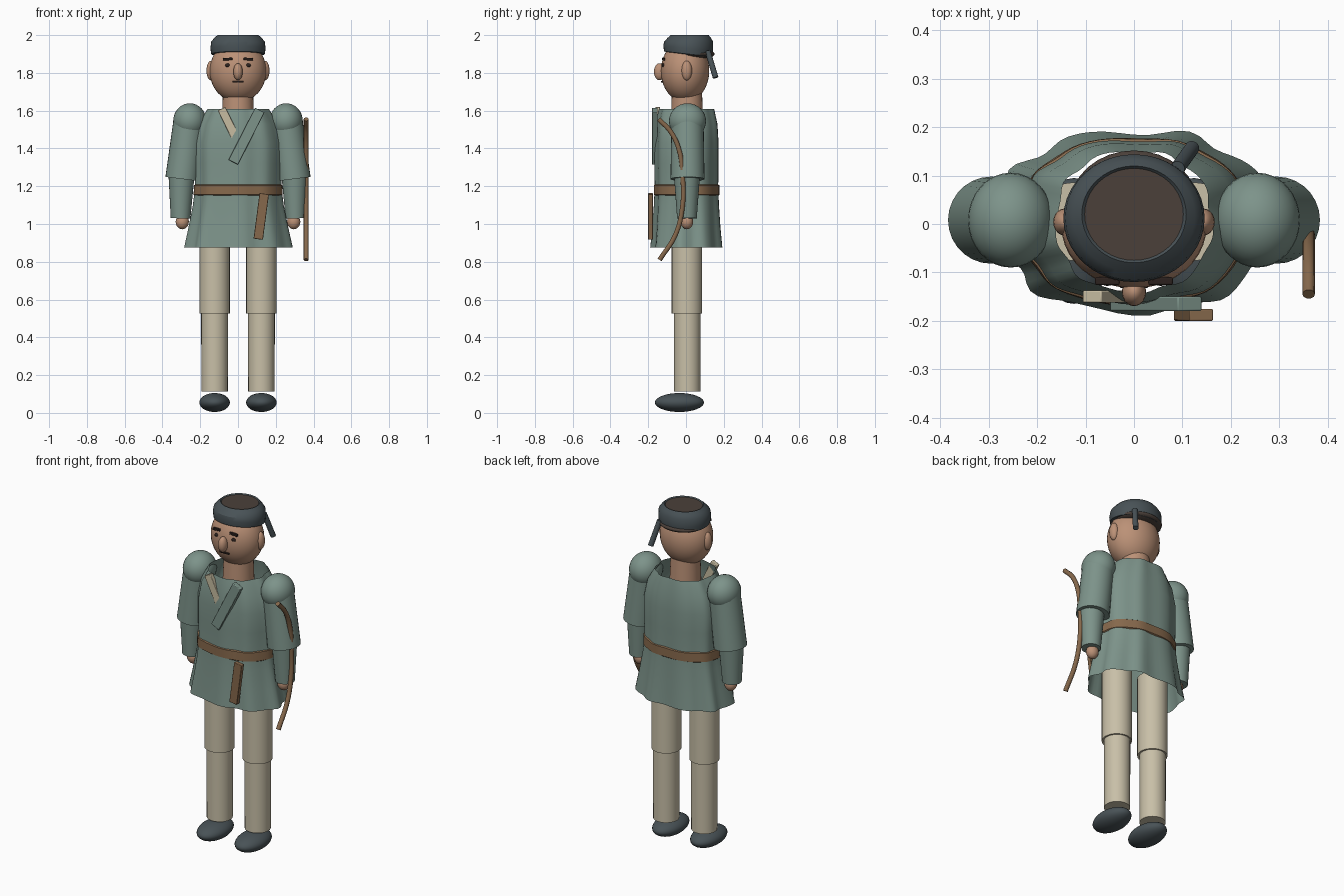
import bpy, bmesh, math
from mathutils import Vector

if "Cube" in bpy.data.objects:
    bpy.data.objects.remove(bpy.data.objects["Cube"])


def material(name, rgb):
    m = bpy.data.materials.new(name)
    m.use_nodes = True
    col = [(c / 255) ** 2.2 for c in rgb] + [1]
    m.diffuse_color = col
    m.node_tree.nodes["Principled BSDF"].inputs["Base Color"].default_value = col
    return m


GREEN = material("sage cloth", (124, 146, 137))
PANTS = material("beige cloth", (199, 190, 166))
SKIN = material("skin", (186, 144, 118))
CAP = material("charcoal", (74, 83, 87))
HAIR = material("dark brown hair", (76, 66, 60))
LEATHER = material("brown leather", (133, 104, 77))
CREAM = material("cream trim", (198, 187, 160))
DARK = material("near black brown", (48, 39, 36))


def finish(ob, name, mat, angle=35):
    ob.name = name
    if mat:
        ob.data.materials.clear()
        ob.data.materials.append(mat)
    bpy.ops.object.select_all(action='DESELECT')
    ob.select_set(True)
    bpy.context.view_layer.objects.active = ob
    bpy.ops.object.shade_smooth_by_angle(angle=math.radians(angle))
    return ob


def ellipsoid(name, loc, radii, mat, seg=32):
    bpy.ops.mesh.primitive_uv_sphere_add(segments=seg, ring_count=seg // 2, location=loc)
    ob = bpy.context.object
    ob.scale = radii
    return finish(ob, name, mat)


def limb(name, a, b, r1, r2, mat):
    a, b = Vector(a), Vector(b)
    bpy.ops.mesh.primitive_cone_add(vertices=28, radius1=r1, radius2=r2,
                                    depth=(b - a).length, location=(a + b) / 2)
    ob = bpy.context.object
    ob.rotation_euler = (b - a).to_track_quat('Z', 'Y').to_euler()
    return finish(ob, name, mat)


def plate(name, loc, size, mat, tilt=0, bevel=0.003):
    bpy.ops.mesh.primitive_cube_add(size=1, location=loc)
    ob = bpy.context.object
    ob.scale = size
    bpy.ops.object.transform_apply(location=False, rotation=False, scale=True)
    ob.rotation_euler.y = math.radians(tilt)
    mod = ob.modifiers.new("soft edge", 'BEVEL')
    mod.width, mod.segments = bevel, 2
    return finish(ob, name, mat)


def loft(name, rings, mat, section, n=72, cap_top=False):
    """Skin a stack of (z, rx, ry, extra) rings with a section function."""
    bm = bmesh.new()
    rows = [[bm.verts.new(section(2 * math.pi * i / n, *ring)) for i in range(n)]
            for ring in rings]
    for lo, hi in zip(rows, rows[1:]):
        for i in range(n):
            j = (i + 1) % n
            bm.faces.new((lo[i], lo[j], hi[j], hi[i]))
    if cap_top:
        bm.faces.new(rows[-1])
    me = bpy.data.meshes.new(name)
    bm.to_mesh(me)
    bm.free()
    ob = bpy.data.objects.new(name, me)
    bpy.context.collection.objects.link(ob)
    return finish(ob, name, mat)


def cloth(t, z, rx, ry, fold):
    """Rounded-box outline with folds, starting at the front centre."""
    k = 1 + fold * math.cos(9 * t) + 0.3 * fold * math.sin(14 * t)
    s, c, p = math.sin(t), -math.cos(t), 0.88
    return (k * rx * math.copysign(abs(s) ** p, s),
            0.005 + k * ry * math.copysign(abs(c) ** p, c), z)


def oval(t, z, rx, ry, shift):
    return (rx * math.sin(t), shift - ry * math.cos(t), z)


# Tunic: open shell, flaring into a folded hem
loft("tunic", [(0.875, 0.28, 0.187, 0.04), (0.98, 0.259, 0.178, 0.033),
               (1.1, 0.237, 0.171, 0.025), (1.2, 0.226, 0.167, 0.02),
               (1.32, 0.23, 0.169, 0.02), (1.43, 0.23, 0.169, 0.02),
               (1.53, 0.207, 0.163, 0.02), (1.61, 0.16, 0.145, 0.025)], GREEN, cloth)
loft("belt", [(1.15, 0.227, 0.166, 0.0), (1.155, 0.235, 0.174, 0.01),
              (1.205, 0.232, 0.173, 0.014), (1.21, 0.224, 0.166, 0.014)], LEATHER, cloth)

# Crossed collar strips and hanging scabbard
plate("collar_strip_right", (-0.042, -0.15, 1.518), (0.044, 0.025, 0.205), CREAM, -26)
plate("collar_strip_left", (0.045, -0.165, 1.465), (0.056, 0.03, 0.31), GREEN, 27)
plate("scabbard", (0.123, -0.188, 1.04), (0.05, 0.025, 0.243), LEATHER, 7.5)

# Head
limb("neck", (0, 0.005, 1.55), (0, 0.005, 1.70), 0.085, 0.08, SKIN)
ellipsoid("head", (0, -0.005, 1.81), (0.15, 0.128, 0.165), SKIN, 40)
ellipsoid("nose", (0, -0.14, 1.806), (0.025, 0.03, 0.045), SKIN, 20)
plate("mouth", (0, -0.125, 1.753), (0.06, 0.014, 0.01), DARK)

# Cap: lathed band with a hair-coloured crown, tipped back a little
cap = loft("cap", [(1.897, 0.125, 0.11, 0.012), (1.9, 0.142, 0.128, 0.012),
                   (1.93, 0.146, 0.132, 0.012), (1.965, 0.142, 0.13, 0.014),
                   (1.985, 0.126, 0.115, 0.017), (2.0, 0.108, 0.1, 0.02),
                   (1.994, 0.102, 0.095, 0.02)], CAP, oval, 40, True)
cap.data.materials.append(HAIR)
top = max(cap.data.polygons, key=lambda f: len(f.vertices))
top.material_index = 1
for v in cap.data.vertices:
    if v.co.z < 1.95:
        v.co.z -= 0.11 * (v.co.y - 0.01)
ellipsoid("back_hair", (0, 0.035, 1.9), (0.134, 0.117, 0.03), HAIR)
limb("cap_tail", (0.09, 0.115, 1.915), (0.12, 0.157, 1.775), 0.015, 0.015, CAP)

# Mirrored parts
for side, s in (("left", 1), ("right", -1)):
    ellipsoid(f"{side}_ear", (s * 0.143, 0.004, 1.812), (0.024, 0.028, 0.052), SKIN, 20)
    ellipsoid(f"{side}_eye", (s * 0.055, -0.12, 1.84), (0.013, 0.008, 0.01), DARK, 12)
    plate(f"{side}_brow", (s * 0.055, -0.118, 1.873), (0.05, 0.016, 0.013), DARK, s * 4)
    ellipsoid(f"{side}_shoulder", (s * 0.255, 0.008, 1.545), (0.088, 0.098, 0.094), GREEN)
    limb(f"{side}_upper_sleeve", (s * 0.295, 0.008, 1.238), (s * 0.256, 0.008, 1.55),
         0.09, 0.085, GREEN)
    limb(f"{side}_lower_sleeve", (s * 0.304, 0.005, 1.03), (s * 0.299, 0.005, 1.26),
         0.052, 0.069, GREEN)
    ellipsoid(f"{side}_hand", (s * 0.295, 0.005, 1.012), (0.035, 0.033, 0.04), SKIN, 20)
    limb(f"{side}_thigh", (s * 0.124, 0.005, 0.525), (s * 0.124, 0.005, 1.0),
         0.081, 0.081, PANTS)
    limb(f"{side}_shin", (s * 0.124, 0.007, 0.112), (s * 0.124, 0.007, 0.56),
         0.07, 0.071, PANTS)
    ellipsoid(f"{side}_shoe", (s * 0.124, -0.035, 0.055), (0.081, 0.13, 0.05), CAP)

# Bow carried outside the left arm
curve = bpy.data.curves.new("bow", 'CURVE')
curve.dimensions = '3D'
curve.bevel_depth, curve.bevel_resolution, curve.use_fill_caps = 0.013, 3, True
path = [(-0.145, 1.555), (-0.08, 1.487), (-0.035, 1.385), (-0.018, 1.25),
        (-0.018, 1.1), (-0.055, 0.945), (-0.14, 0.81)]
spline = curve.splines.new('BEZIER')
spline.bezier_points.add(len(path) - 1)
for p, (y, z) in zip(spline.bezier_points, path):
    p.co = (0.361, y, z)
    p.handle_left_type = p.handle_right_type = 'AUTO'
curve.materials.append(LEATHER)
bpy.context.collection.objects.link(bpy.data.objects.new("bow", curve))
